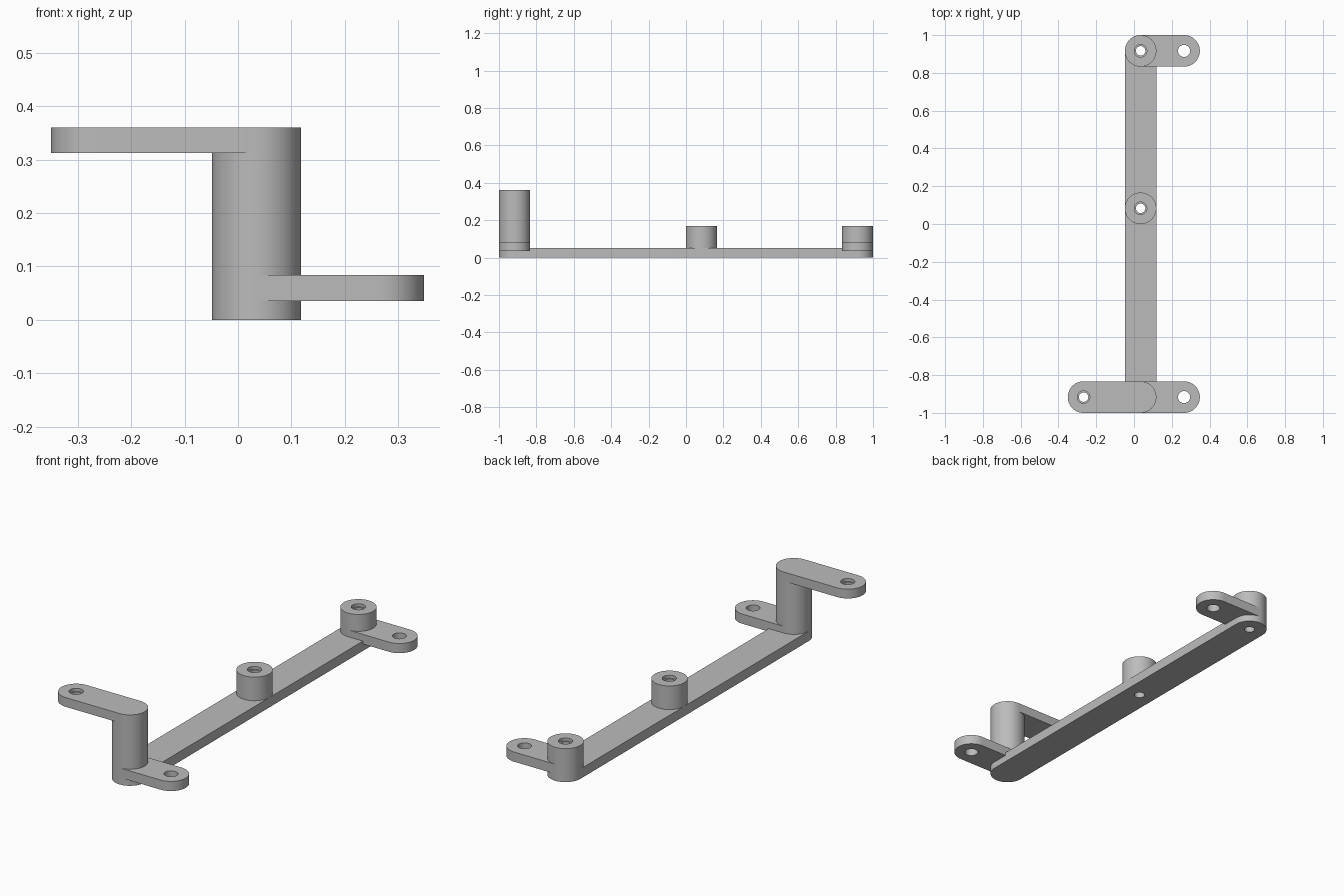
import bpy, bmesh, math

cube = bpy.data.objects.get("Cube")
if cube:
    bpy.data.objects.remove(cube, do_unlink=True)

R = 0.0835              # half width of every bar, arm and post
HUB_X, END_Y, MID_Y = 0.035, 0.9165, 0.083
BAR_TOP, POST_TOP, COLUMN_TOP = 0.05, 0.17, 0.36
ARM = 0.23              # reach of the low arms
SEG = 32                # steps per half circle

grey = bpy.data.materials.new("plain grey")
grey.use_nodes = True
grey.diffuse_color = (0.5, 0.5, 0.5, 1)
grey.node_tree.nodes["Principled BSDF"].inputs["Base Color"].default_value = (0.5, 0.5, 0.5, 1)


def arc(cx, cy, r, start, end, steps=SEG):
    angles = [math.radians(start + (end - start) * i / steps) for i in range(steps + 1)]
    return [(cx + r * math.cos(a), cy + r * math.sin(a)) for a in angles]


def prism(name, outline, z0, z1):
    bm = bmesh.new()
    base = bm.faces.new([bm.verts.new((x, y, z0)) for x, y in outline])
    up = bmesh.ops.extrude_face_region(bm, geom=[base])["geom"]
    bmesh.ops.translate(bm, vec=(0, 0, z1 - z0),
                        verts=[v for v in up if isinstance(v, bmesh.types.BMVert)])
    bmesh.ops.remove_doubles(bm, verts=bm.verts, dist=1e-5)
    bmesh.ops.recalc_face_normals(bm, faces=bm.faces)
    mesh = bpy.data.meshes.new(name)
    bm.to_mesh(mesh)
    bm.free()
    mesh.materials.append(grey)
    ob = bpy.data.objects.new(name, mesh)
    bpy.context.collection.objects.link(ob)
    return ob


def disc(x, y, r):
    return arc(x, y, r, 0, 360, 2 * SEG)[:-1]


def activate(ob):
    bpy.ops.object.select_all(action="DESELECT")
    ob.select_set(True)
    bpy.context.view_layer.objects.active = ob


def drill(ob, x, y, r, z0, z1):
    cutter = prism("drill", disc(x, y, r), z0, z1)
    cutter.hide_render = True
    mod = ob.modifiers.new("hole", "BOOLEAN")
    mod.operation, mod.solver, mod.object = "DIFFERENCE", "EXACT", cutter
    activate(ob)
    bpy.ops.object.modifier_apply(modifier=mod.name)
    bpy.data.objects.remove(cutter, do_unlink=True)


def stepped_hole(ob, x, y, top):
    drill(ob, x, y, 0.025, -0.1, top + 0.1)
    drill(ob, x, y, 0.033, top - 0.015, top + 0.1)


def arm_outline(y, reach):
    # Rounded tip outside, hollow end that hugs the post
    side = 1 if reach > 0 else -1
    tip = arc(HUB_X + reach, y, R, -90 * side, 90 * side)
    hub = arc(HUB_X, y, R, 90 * side, -90 * side)
    if side < 0:
        tip = arc(HUB_X + reach, y, R, 90, 270)
        hub = arc(HUB_X, y, R, 270, 90)
    return tip + hub


# Long base bar with rounded ends
bar = prism("base_bar", arc(HUB_X, END_Y, R, 0, 180) + arc(HUB_X, -END_Y, R, 180, 360), 0, BAR_TOP)
parts = [bar]

# Drilled posts on the bar
for name, y in (("back_post", END_Y), ("middle_post", MID_Y)):
    post = prism(name, disc(HUB_X, y, R), BAR_TOP, POST_TOP)
    stepped_hole(post, HUB_X, y, POST_TOP)
    drill(bar, HUB_X, y, 0.025, -0.1, 0.1)
    parts.append(post)

# Tall solid column
parts.append(prism("front_column", disc(HUB_X, -END_Y, R), BAR_TOP, COLUMN_TOP))

# Low arms towards the left
for name, y in (("back_low_arm", END_Y), ("front_low_arm", -END_Y)):
    arm = prism(name, arm_outline(y, ARM), 0.035, 0.084)
    drill(arm, HUB_X + ARM, y, 0.032, -0.1, 0.2)
    parts.append(arm)

# High arm towards the right
high = prism("front_high_arm", arm_outline(-END_Y, -0.302), 0.313, COLUMN_TOP)
stepped_hole(high, HUB_X - 0.302, -END_Y, COLUMN_TOP)
parts.append(high)

for ob in parts:
    activate(ob)
    bpy.ops.object.shade_smooth_by_angle(angle=math.radians(30))
